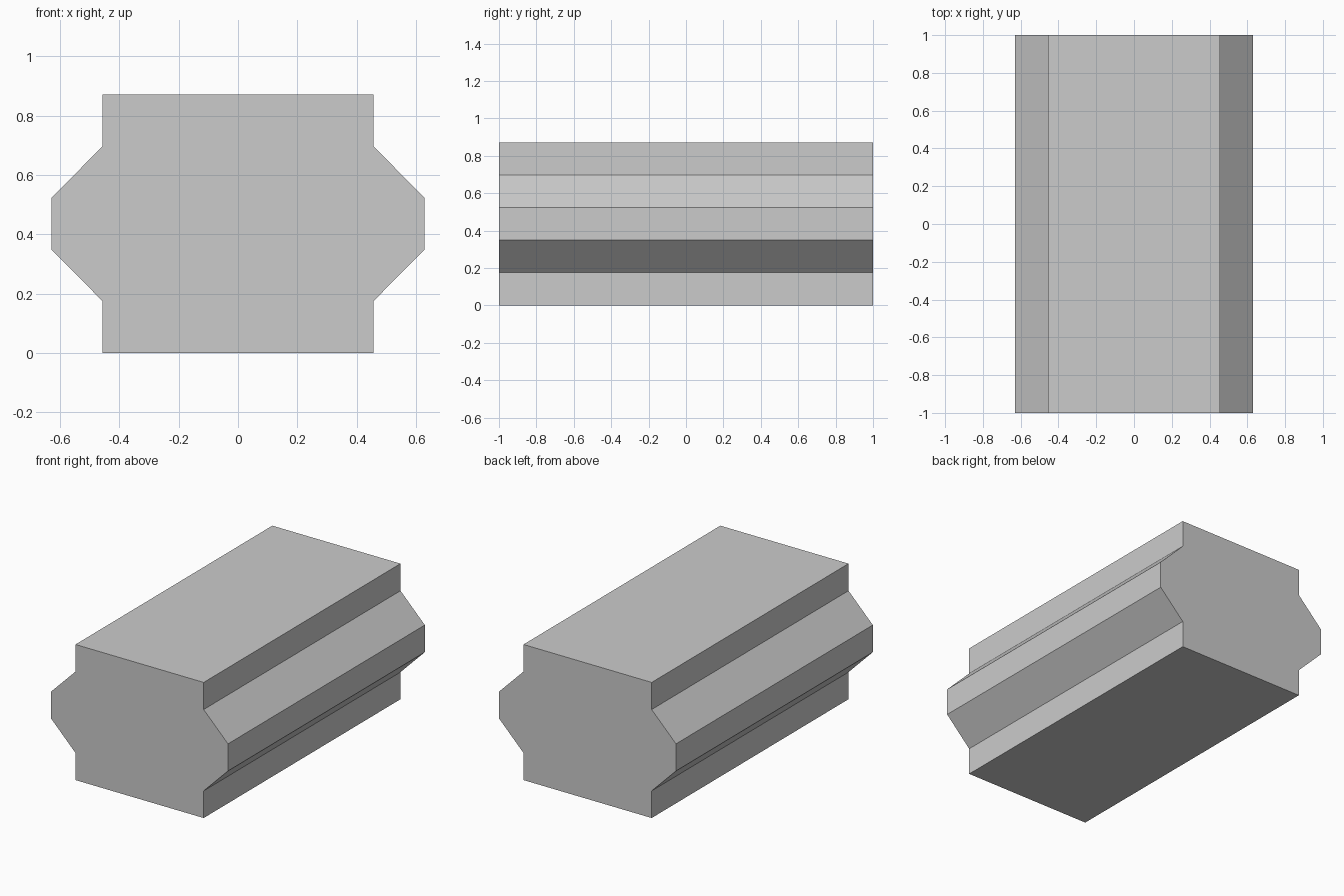
import bpy
import bmesh

cube = bpy.data.objects.get("Cube")
if cube:
    bpy.data.objects.remove(cube, do_unlink=True)

STEP = 0.1744      # height of each of the five bands
CORE = 0.456       # half width of the core
RIDGE = 0.629      # half width at the side ridges
HALF_LENGTH = 1.0

# Plain grey surface
grey = bpy.data.materials.new("light_grey")
grey.use_nodes = True
colour = (0.6, 0.6, 0.6, 1)
grey.diffuse_color = colour
grey.node_tree.nodes["Principled BSDF"].inputs["Base Color"].default_value = colour

# Right half of the cross-section, mirrored to close the outline
half = [(x, i * STEP) for i, x in enumerate((CORE, CORE, RIDGE, RIDGE, CORE, CORE))]
outline = half + [(-x, z) for x, z in reversed(half)]

# Bar extruded from front to back
bm = bmesh.new()
front = bm.faces.new([bm.verts.new((x, -HALF_LENGTH, z)) for x, z in outline])
extruded = bmesh.ops.extrude_face_region(bm, geom=[front], use_keep_orig=True)
moved = [v for v in extruded["geom"] if isinstance(v, bmesh.types.BMVert)]
bmesh.ops.translate(bm, verts=moved, vec=(0, 2 * HALF_LENGTH, 0))
bmesh.ops.recalc_face_normals(bm, faces=bm.faces)

mesh = bpy.data.meshes.new("ridged_bar")
bm.to_mesh(mesh)
bm.free()
mesh.materials.append(grey)
bar = bpy.data.objects.new("ridged_bar", mesh)
bpy.context.collection.objects.link(bar)
